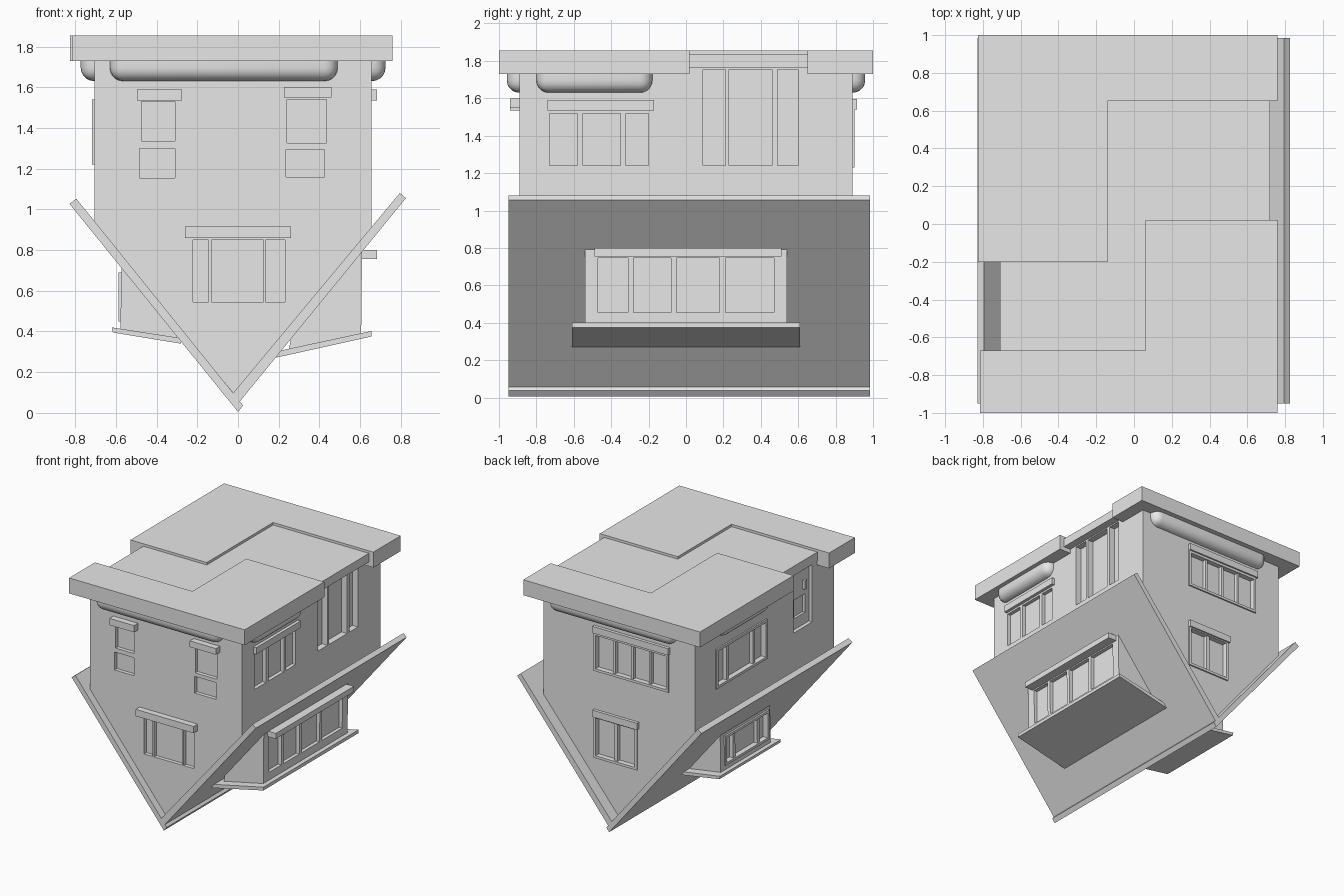
import bpy, bmesh
from mathutils import Vector

cube = bpy.data.objects.get("Cube")
if cube:
    bpy.data.objects.remove(cube, do_unlink=True)

GREY = bpy.data.materials.new("plain_grey")
GREY.use_nodes = True
COLOUR = (0.8, 0.8, 0.8, 1)
GREY.diffuse_color = COLOUR
GREY.node_tree.nodes["Principled BSDF"].inputs["Base Color"].default_value = COLOUR


def finish(name, bm):
    bmesh.ops.recalc_face_normals(bm, faces=bm.faces[:])
    mesh = bpy.data.meshes.new(name)
    bm.to_mesh(mesh)
    bm.free()
    mesh.materials.append(GREY)
    obj = bpy.data.objects.new(name, mesh)
    bpy.context.scene.collection.objects.link(obj)
    return obj


def add_box(bm, lo, hi):
    """Axis-aligned box between two corners."""
    lo, hi = Vector(lo), Vector(hi)
    verts = bmesh.ops.create_cube(bm, size=1)["verts"]
    for v in verts:
        v.co = Vector((lo[i] + hi[i]) / 2 + v.co[i] * (hi[i] - lo[i]) for i in range(3))


def prism(name, pts, a, b, axis="y"):
    """Extrude a profile: x-z outline along y, or x-y outline along z."""
    bm = bmesh.new()
    def at(p, t):
        return (p[0], t, p[1]) if axis == "y" else (p[0], p[1], t)
    face = bm.faces.new([bm.verts.new(at(p, a)) for p in pts])
    ext = bmesh.ops.extrude_face_region(bm, geom=[face])["geom"]
    step = Vector((0, b - a, 0)) if axis == "y" else Vector((0, 0, b - a))
    bmesh.ops.translate(bm, vec=step, verts=[v for v in ext if isinstance(v, bmesh.types.BMVert)])
    return finish(name, bm)


# Wall planes: axis index, position, outward sign
WALLS = {
    "front": (1, -0.89, -1), "back": (1, 0.89, 1),
    "right": (0, 0.657, 1), "left": (0, -0.705, -1),
    "dormer_right": (0, 0.608, 1), "dormer_left": (0, -0.575, -1),
}


def bounds(wall, u0, u1, z0, z1, inward, outward):
    """Box corners for a rectangle on a wall, with its depth in and out."""
    axis, pos, sign = WALLS[wall]
    d0, d1 = sorted((pos - sign * inward, pos + sign * outward))
    if axis == 1:
        return (u0, d0, z0), (u1, d1, z1)
    return (d0, u0, z0), (d1, u1, z1)


def wall_box(name, wall, *rect, inward=0.03, outward=0.025):
    bm = bmesh.new()
    add_box(bm, *bounds(wall, *rect, inward, outward))
    return finish(name, bm)


def carve(obj, openings):
    """Cut recessed panes: (wall, spans, bottom, top, depth)."""
    bm = bmesh.new()
    for wall, spans, z0, z1, depth in openings:
        for u0, u1 in spans:
            add_box(bm, *bounds(wall, u0, u1, z0, z1, depth, 0.05))
    cutter = finish(obj.name + "_cutter", bm)
    cutter.hide_render = True
    cutter.hide_viewport = True
    cutter.display_type = "WIRE"
    mod = obj.modifiers.new("openings", "BOOLEAN")
    mod.operation = "DIFFERENCE"
    mod.solver = "EXACT"
    mod.use_self = True
    mod.object = cutter


def casing(name, wall, u0, u1, z0, z1, w=0.02):
    """Thin raised frame around a window."""
    bm = bmesh.new()
    for r in ((u0 - w, u1 + w, z0 - w, z0), (u0 - w, u1 + w, z1, z1 + w),
              (u0 - w, u0, z0, z1), (u1, u1 + w, z0, z1)):
        add_box(bm, *bounds(wall, *r, 0.01, 0.012))
    finish(name, bm)


# Upturned house body
body = prism("house_walls", [(-0.705, 1.765), (0.657, 1.765), (0.657, 0.9),
                             (0, 0.07), (-0.705, 0.925)], -0.89, 0.89)
PANE = 0.03
carve(body, [
    ("front", [(-0.475, -0.31)], 1.335, 1.53, PANE),
    ("front", [(-0.485, -0.31)], 1.155, 1.3, PANE),
    ("front", [(0.24, 0.435)], 1.325, 1.54, PANE),
    ("front", [(0.235, 0.425)], 1.16, 1.295, PANE),
    ("front", [(-0.22, -0.145), (-0.13, 0.125), (0.135, 0.23)], 0.545, 0.85, PANE),
    ("back", [(-0.45, -0.31), (-0.29, -0.15), (-0.13, 0.01), (0.03, 0.18)], 1.25, 1.52, PANE),
    ("back", [(-0.17, -0.01), (0.02, 0.18)], 0.545, 0.85, PANE),
    ("right", [(-0.73, -0.58), (-0.55, -0.35), (-0.32, -0.2)], 1.24, 1.52, PANE),
    ("right", [(0.09, 0.21), (0.23, 0.46), (0.49, 0.6)], 1.24, 1.755, 0.05),
    ("left", [(0.0, 0.12), (0.15, 0.46), (0.49, 0.61)], 1.24, 1.52, PANE),
    ("left", [(-0.61, -0.37)], 1.29, 1.755, PANE),
    ("left", [(-0.56, -0.42)], 1.38, 1.53, 0.05),
])
casing("back_window_casing", "back", -0.45, 0.18, 1.25, 1.52)
casing("back_gable_window_casing", "back", -0.17, 0.18, 0.545, 0.85)
casing("left_window_casing", "left", 0.0, 0.61, 1.24, 1.52)
wall_box("left_door_handle", "left", -0.56, -0.53, 1.58, 1.65, inward=0.04, outward=-0.01)

# Window sills
wall_box("front_sill_a", "front", -0.495, -0.275, 1.535, 1.59, outward=0.05)
wall_box("front_sill_b", "front", 0.225, 0.46, 1.55, 1.6, outward=0.05)
wall_box("front_gable_sill", "front", -0.26, 0.26, 0.86, 0.915, outward=0.05)
wall_box("back_sill", "back", -0.48, 0.2, 1.54, 1.595)
wall_box("back_gable_sill", "back", -0.2, 0.2, 0.86, 0.915)
wall_box("right_sill", "right", -0.74, -0.17, 1.535, 1.59)
wall_box("dormer_sill", "dormer_right", -0.49, 0.51, 0.755, 0.8, outward=0.075)

# Foundation slab in two stepped halves with a sunken floor between them
prism("foundation_back", [(-0.825, -0.2), (-0.14, -0.2), (-0.14, 0.65), (0.76, 0.65),
                          (0.76, 1), (-0.825, 1)], 1.73, 1.855, "z")
prism("foundation_front", [(-0.815, -1), (0.76, -1), (0.76, 0.02), (0.06, 0.02),
                           (0.06, -0.67), (-0.815, -0.67)], 1.73, 1.855, "z")
prism("sunken_floor", [(-0.71, -0.67), (0.06, -0.67), (0.06, 0.02), (0.72, 0.02),
                       (0.72, 0.65), (-0.14, 0.65), (-0.14, -0.2), (-0.71, -0.2)],
      1.765, 1.835, "z")

# Roof slopes
prism("roof_left", [(-0.828, 1.027), (-0.794, 1.052), (0.025, 0.037), (0, 0.005)], -0.95, 0.985)
prism("roof_right", [(0.795, 1.08), (0.825, 1.055), (0, 0.045), (-0.03, 0.09)], -0.95, 0.985)

# Dormers
right_dormer = prism("dormer_right", [(0.61, 0.83), (0.605, 0.385), (0.25, 0.31), (0.3, 0.6)],
                     -0.54, 0.54)
carve(right_dormer, [("dormer_right", [(-0.47, -0.31), (-0.28, -0.08), (-0.05, 0.18), (0.21, 0.47)],
                      0.455, 0.745, PANE)])
left_dormer = prism("dormer_left", [(-0.572, 0.74), (-0.578, 0.405), (-0.3, 0.36), (-0.3, 0.6)],
                    -0.26, 0.38)
carve(left_dormer, [("dormer_left", [(-0.21, -0.12), (-0.09, 0.19), (0.22, 0.31)],
                     0.47, 0.67, PANE)])
casing("dormer_left_casing", "dormer_left", -0.21, 0.31, 0.47, 0.67)
prism("dormer_roof_right", [(0.655, 0.375), (0.655, 0.402), (0.18, 0.3), (0.18, 0.27)], -0.61, 0.61)
prism("dormer_roof_left", [(-0.615, 0.395), (-0.62, 0.42), (-0.28, 0.367), (-0.28, 0.34)],
      -0.33, 0.45)

# Rounded planting beds along the walls
for wall, u0, u1 in (("front", -0.63, 0.49), ("back", -0.54, 0.58),
                     ("right", -0.8, -0.18), ("left", 0.0, 0.62)):
    bed = wall_box(wall + "_bed", wall, u0, u1, 1.63, 1.83, inward=0.07, outward=0.068)
    bevel = bed.modifiers.new("round", "BEVEL")
    bevel.width = 0.066
    bevel.segments = 5
    for poly in bed.data.polygons:
        poly.use_smooth = True
